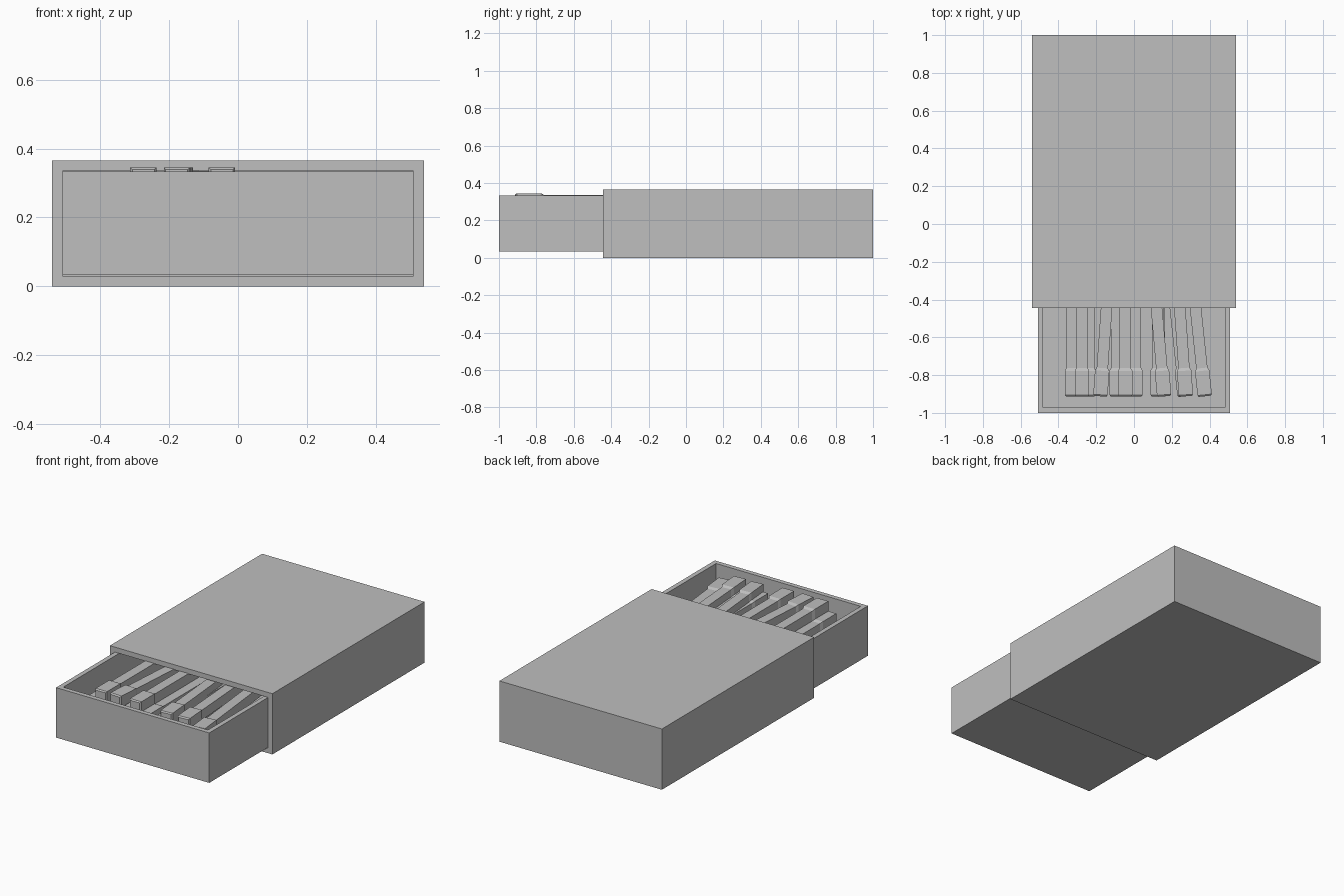
import bpy
import bmesh
from math import radians
from mathutils import Matrix, Vector

cube = bpy.data.objects.get("Cube")
if cube:
    bpy.data.objects.remove(cube, do_unlink=True)

grey = bpy.data.materials.new("plain_grey")
grey.use_nodes = True
colour = (0.52, 0.52, 0.52, 1)
grey.diffuse_color = colour
grey.node_tree.nodes["Principled BSDF"].inputs["Base Color"].default_value = colour


def add_object(name, bm):
    bmesh.ops.recalc_face_normals(bm, faces=bm.faces)
    mesh = bpy.data.meshes.new(name)
    bm.to_mesh(mesh)
    bm.free()
    mesh.materials.append(grey)
    obj = bpy.data.objects.new(name, mesh)
    bpy.context.collection.objects.link(obj)
    return obj


def open_box(name, low, high, opening, wall, depth):
    """Box with a pocket sunk into the face that looks along opening."""
    low, high, opening = Vector(low), Vector(high), Vector(opening)
    bm = bmesh.new()
    place = Matrix.Translation((low + high) / 2) @ Matrix.Diagonal((high - low).to_4d())
    bmesh.ops.create_cube(bm, size=1, matrix=place)
    bm.normal_update()
    mouth = max(bm.faces, key=lambda f: f.normal.dot(opening))
    bmesh.ops.inset_region(bm, faces=[mouth], thickness=wall, use_even_offset=True)
    floor = bmesh.ops.extrude_discrete_faces(bm, faces=[mouth])["faces"]
    bmesh.ops.translate(bm, verts=floor[0].verts, vec=-opening * depth)
    return add_object(name, bm)


# Sliding sleeve, open at the front
open_box("sleeve", (-0.54, -0.445, 0), (0.54, 1, 0.365), (0, -1, 0), 0.03, 1.415)

# Drawer, open at the top
open_box("drawer", (-0.509, -1, 0.033), (0.509, 0.45, 0.333), (0, 0, 1), 0.028, 0.27)

# Matchstick: square section swept along y, with a thicker bevelled head
bm = bmesh.new()
rings = []
for y, half in ((0, 0.032), (0.008, 0.038), (0.135, 0.038), (0.15, 0.03), (1.25, 0.03)):
    rings.append([bm.verts.new((sx * half, y, sz * half))
                  for sx, sz in ((-1, -1), (1, -1), (1, 1), (-1, 1))])
for a, b in zip(rings, rings[1:]):
    for i in range(4):
        j = (i + 1) % 4
        bm.faces.new((a[i], a[j], b[j], b[i]))
bm.faces.new(rings[0])
bm.faces.new(rings[-1])
match = add_object("match", bm)


# Pile of matches: head x, top height, turn in degrees
pile = [
    (-0.275, 0.345, 0), (-0.178, 0.345, -4), (-0.047, 0.345, 0),
    (-0.328, 0.285, 0), (-0.092, 0.285, 0), (0.008, 0.285, 0),
    (0.125, 0.285, 0), (0.16, 0.33, 5), (0.268, 0.285, 6),
    (0.275, 0.33, 4), (0.375, 0.295, 6),
]
# Supporting layers underneath
for top in (0.215, 0.142):
    pile += [(x, top, 0) for x in (-0.32, -0.24, -0.09, -0.01, 0.135)]
    pile += [(x, top, 6) for x in (0.27, 0.375)]

for n, (x, top, turn) in enumerate(pile):
    obj = match if n == 0 else match.copy()
    if n:
        bpy.context.collection.objects.link(obj)
    obj.name = "match_%d" % (n + 1)
    obj.location = (x, -0.912, top - 0.038)
    obj.rotation_euler.z = radians(turn)
